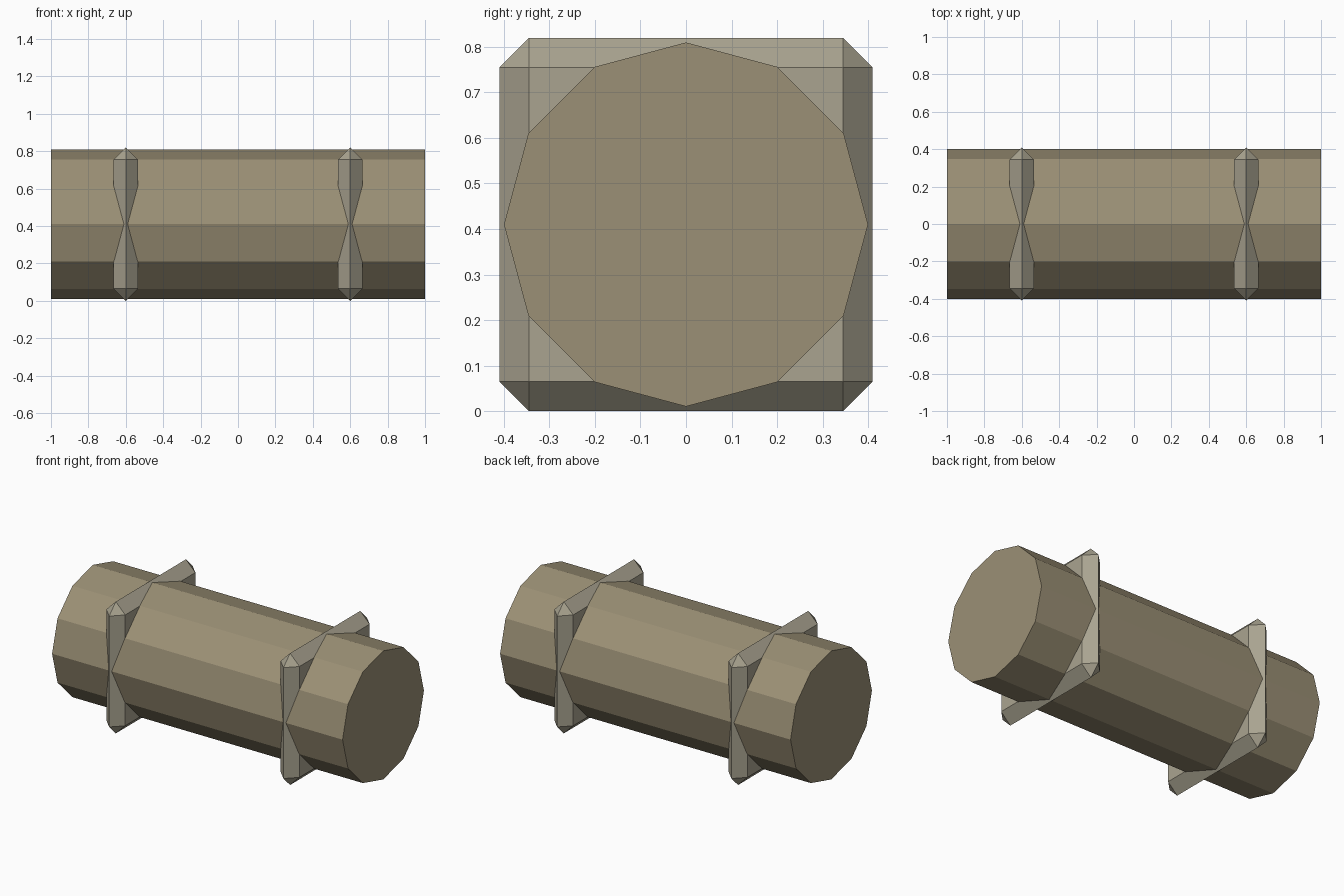
import bpy
import bmesh
from math import radians
from mathutils import Matrix

if "Cube" in bpy.data.objects:
    bpy.data.objects.remove(bpy.data.objects["Cube"])

RADIUS, HALF, BEVEL = 0.40, 0.41, 0.065


def material(name, rgb):
    mat = bpy.data.materials.new(name)
    mat.diffuse_color = (*rgb, 1)
    mat.use_nodes = True
    mat.node_tree.nodes["Principled BSDF"].inputs["Base Color"].default_value = mat.diffuse_color
    return mat


def add_object(name, bm, mat, location):
    bmesh.ops.recalc_face_normals(bm, faces=bm.faces)
    mesh = bpy.data.meshes.new(name)
    bm.to_mesh(mesh)
    bm.free()
    mesh.materials.append(mat)
    obj = bpy.data.objects.new(name, mesh)
    obj.location = location
    bpy.context.collection.objects.link(obj)
    return obj


wood = material("drum_brown", (0.33, 0.28, 0.18))
band = material("plate_grey", (0.40, 0.37, 0.28))

# Twelve-sided drum lying along x, with a corner pointing straight up
bm = bmesh.new()
bmesh.ops.create_cone(bm, cap_ends=True, segments=12, radius1=RADIUS,
                      radius2=RADIUS, depth=2,
                      matrix=Matrix.Rotation(radians(90), 4, 'Y'))
add_object("drum", bm, wood, (0, 0, HALF))

# Square support plates, bevelled so far that the rim becomes a sharp edge
for side, x in (("left", -0.6), ("right", 0.6)):
    bm = bmesh.new()
    bmesh.ops.create_cube(bm, size=2,
                          matrix=Matrix.Diagonal((BEVEL, HALF, HALF, 1)))
    bmesh.ops.bevel(bm, geom=bm.edges[:], offset=BEVEL, offset_type='OFFSET',
                    segments=1, profile=0.5, affect='EDGES')
    bmesh.ops.remove_doubles(bm, verts=bm.verts, dist=0.001)
    add_object(side + "_support_plate", bm, band, (x, 0, HALF))
